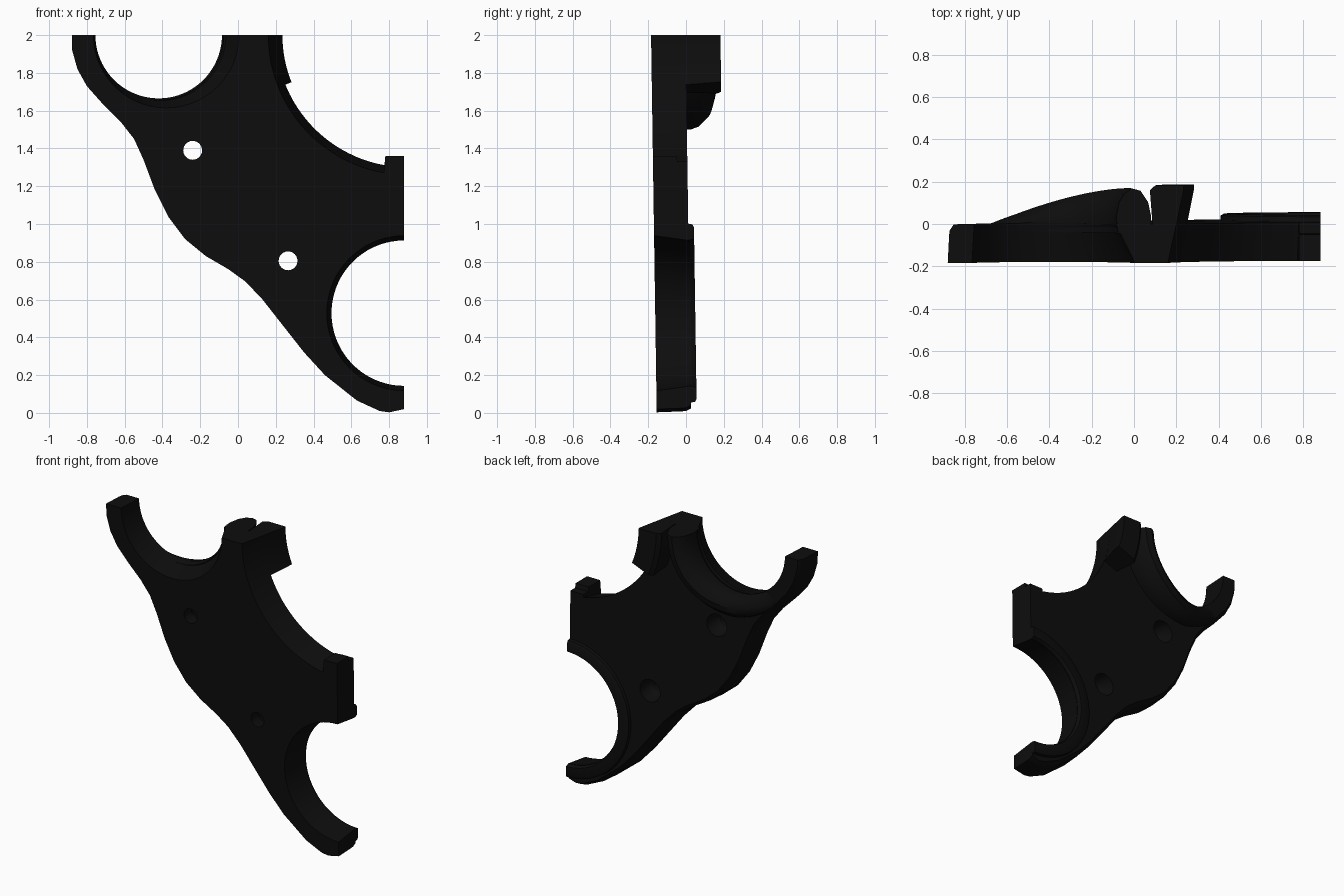
import bpy, bmesh
from math import cos, sin, radians

cube = bpy.data.objects.get("Cube")
if cube:
    bpy.data.objects.remove(cube, do_unlink=True)

black = bpy.data.materials.new("matte_black")
black.use_nodes = True
black.diffuse_color = (0.004, 0.004, 0.004, 1)
bsdf = next(n for n in black.node_tree.nodes if n.type == 'BSDF_PRINCIPLED')
bsdf.inputs["Base Color"].default_value = (0.004, 0.004, 0.004, 1)


def arc(cx, cz, r, a0, a1, n):
    """Points on an arc in the x-z plane, angles in degrees."""
    angles = [radians(a0 + (a1 - a0) * i / n) for i in range(n + 1)]
    return [(cx + r * cos(a), cz + r * sin(a)) for a in angles]


def skin(name, loops):
    """Join equal-length closed loops of 3D points and cap both ends."""
    bm = bmesh.new()
    # the whole casting leans slightly forward towards the top
    rows = [[bm.verts.new((x, y - 0.015 * (z - 1), z)) for x, y, z in loop] for loop in loops]
    for a, b in zip(rows, rows[1:]):
        for i in range(len(a)):
            j = (i + 1) % len(a)
            bm.faces.new((a[i], a[j], b[j], b[i]))
    bm.faces.new(rows[0])
    bm.faces.new(rows[-1])
    bmesh.ops.recalc_face_normals(bm, faces=bm.faces)
    mesh = bpy.data.meshes.new(name)
    bm.to_mesh(mesh)
    bm.free()
    mesh.materials.append(black)
    obj = bpy.data.objects.new(name, mesh)
    bpy.context.collection.objects.link(obj)
    return obj


def smooth(obj):
    bpy.ops.object.select_all(action='DESELECT')
    obj.select_set(True)
    bpy.context.view_layer.objects.active = obj
    bpy.ops.object.shade_smooth_by_angle(angle=radians(30))


# Main plate: wavy outer edge, two round openings and a wide concave edge
wavy_edge = [(-.88, 2), (-.878, 1.92), (-.85, 1.82), (-.8, 1.73), (-.72, 1.64),
             (-.62, 1.54), (-.55, 1.45), (-.5, 1.34), (-.44, 1.18), (-.37, 1.04),
             (-.28, .92), (-.17, .83), (-.05, .76), (.04, .695), (.13, .6),
             (.24, .46), (.35, .32), (.46, .2), (.63, .065), (.75, .01),
             (.8, .003), (.88, .02)]


def plate_loop(y, inset, stub_top):
    t = (y + 0.17) / 0.182                       # 0 at the front, 1 at the back
    pts = [(min(x + .8 * inset, .88), min(z + .6 * inset, 2)) for x, z in wavy_edge]
    pts += arc(.88, .528, .41 - .025 * t, 270, 90, 36)
    pts += [(.88, stub_top), (.78, stub_top)]
    pts += arc(.9, 2, .74 - .04 * t, 260, 180, 24)
    pts += arc(-.38 - .04 * t, 2, .385 - .05 * t, 360, 180, 40)
    return [(x, y, z) for x, z in pts]


plate = skin("main_plate", [plate_loop(-.17, 0, 1.36), plate_loop(-.045, .008, 1.36),
                            plate_loop(-.04, .008, 1.33), plate_loop(-.015, .012, 1.33),
                            plate_loop(.012, .035, 1.33)])

# Two screw holes, widened at the back
for x, z in ((-.24, 1.39), (.265, .805)):
    layers = [(-.3, .05), (-.09, .05), (-.06, .07), (.1, .085)]
    cutter = skin("hole_cutter", [[(px, y, pz) for px, pz in arc(x, z, r, 0, 345, 23)]
                                  for y, r in layers])
    cutter.hide_render = True
    mod = plate.modifiers.new("hole", 'BOOLEAN')
    mod.operation = 'DIFFERENCE'
    mod.solver = 'EXACT'
    mod.object = cutter
    bpy.context.view_layer.objects.active = plate
    bpy.ops.object.modifier_apply(modifier=mod.name)
    bpy.data.objects.remove(cutter, do_unlink=True)
smooth(plate)

# Raised lip round the upper opening, climbing towards the middle of the plate
lip_loops = []
steps = 40
for i in range(steps + 1):
    a = radians(225 + 135 * i / steps)
    crest_x = -.42 + .41 * cos(a)
    h = .012 + .171 * (1 - min(1, max(0, -.01 - crest_x) / .66) ** 1.6)
    outer = .43 + .07 * min(1, 3 * i / steps)
    wide = outer - .41
    section = [(.345, -.03), (.336, .25 * h), (.35, .65 * h), (.375, .87 * h), (.41, h),
               (.41 + wide * .45, .94 * h), (.41 + wide * .85, .65 * h),
               (outer, .3 * h), (outer, -.03)]
    lip_loops.append([(-.42 + r * cos(a), y, 2 + r * sin(a)) for r, y in section])
smooth(skin("upper_lip", lip_loops))

# Flat lip round the lower opening
section = [(.393, -.03), (.386, .02), (.395, .042), (.455, .042), (.47, .034), (.478, -.03)]
lip_loops = []
for i in range(37):
    a = radians(90 + 5 * i)
    lip_loops.append([(.88 + r * cos(a), y, .528 + r * sin(a)) for r, y in section])
smooth(skin("lower_lip", lip_loops))

# Tall block at the top of the concave edge, flaring with it
block_loops = []
for y, r_in, r_out in ((-.1, .726, .8), (-.02, .707, .81), (.175, .665, .825), (.197, .665, .8)):
    pts = arc(.9, 2, r_in, 180, 202, 8) + arc(.9, 2, r_out, 202, 180, 8)
    block_loops.append([(x, y, z) for x, z in pts])
smooth(skin("top_block", block_loops))
